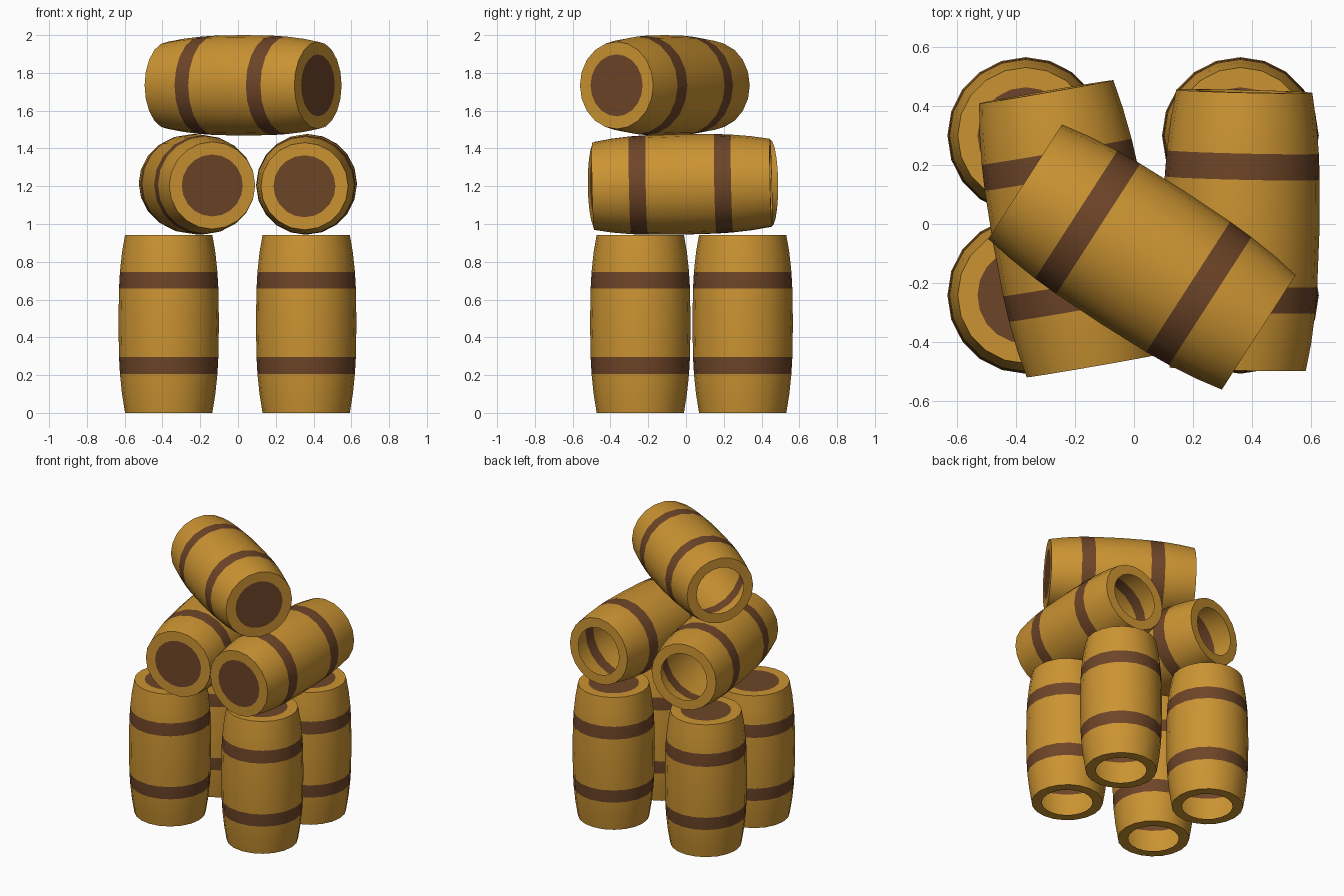
import bpy, bmesh, math
from mathutils import Vector

if "Cube" in bpy.data.objects:
    bpy.data.objects.remove(bpy.data.objects["Cube"])

SIDES = 20
LENGTH = 0.943
HOLE = 0.164      # radius of the lid disc and of the open bottom


def material(name, rgb):
    m = bpy.data.materials.new(name)
    m.diffuse_color = (*rgb, 1)
    m.use_nodes = True
    m.node_tree.nodes["Principled BSDF"].inputs["Base Color"].default_value = m.diffuse_color
    return m


wood = material("golden wood", (0.60, 0.295, 0.032))
band = material("brown band", (0.155, 0.059, 0.021))

# Barrel profile (radius, height): bottom rim, bulging staves, top rim
profile = [(HOLE, 0), (0.231, 0), (0.247, 0.10), (0.258, 0.206), (0.263, 0.295),
           (0.266, 0.475), (0.263, 0.658), (0.258, 0.747), (0.247, 0.85),
           (0.231, LENGTH), (HOLE, LENGTH)]
band_rows = (3, 6)


def barrel_mesh():
    bm = bmesh.new()
    rings = []
    for r, z in profile:
        rings.append([bm.verts.new((r * math.cos(2 * math.pi * i / SIDES),
                                    r * math.sin(2 * math.pi * i / SIDES),
                                    z - LENGTH / 2)) for i in range(SIDES)])
    for row in range(len(rings) - 1):
        a, b = rings[row], rings[row + 1]
        for i in range(SIDES):
            j = (i + 1) % SIDES
            f = bm.faces.new((a[i], a[j], b[j], b[i]))
            f.material_index = 1 if row in band_rows else 0
    # brown lid disc; the other end stays open
    bm.faces.new(rings[-1]).material_index = 1
    me = bpy.data.meshes.new("barrel")
    bm.to_mesh(me)
    bm.free()
    me.materials.append(wood)
    me.materials.append(band)
    return me


mesh = barrel_mesh()


def barrel(name, centre, axis=(0, 0, 1)):
    """Place a barrel with its lid pointing along axis."""
    ob = bpy.data.objects.new(name, mesh)
    bpy.context.collection.objects.link(ob)
    ob.location = centre
    if axis != (0, 0, 1):
        ob.rotation_euler = Vector(axis).to_track_quat('Z', 'Y').to_euler()
    return ob


# Four standing barrels
for sx, x in (("left", -0.367), ("right", 0.361)):
    for sy, y in (("front", -0.242), ("back", 0.30)):
        barrel(f"standing_barrel_{sy}_{sx}", (x, y, LENGTH / 2))

# Two lying barrels, lids to the front
barrel("lying_barrel_left", (-0.217, -0.016, 1.21), (0.16, -0.92, -0.012))
barrel("lying_barrel_right", (0.363, -0.021, 1.21), (-0.011, -0.47, -0.010))

# Barrel laid across the top
last = barrel("top_barrel", (0.027, -0.112, 1.734), (0.783, -0.505, 0))

# Smooth staves, sharp rims
last.select_set(True)
bpy.context.view_layer.objects.active = last
mesh.polygons.foreach_set("use_smooth", [True] * len(mesh.polygons))
mesh.set_sharp_from_angle(angle=math.radians(35))
mesh.update()
